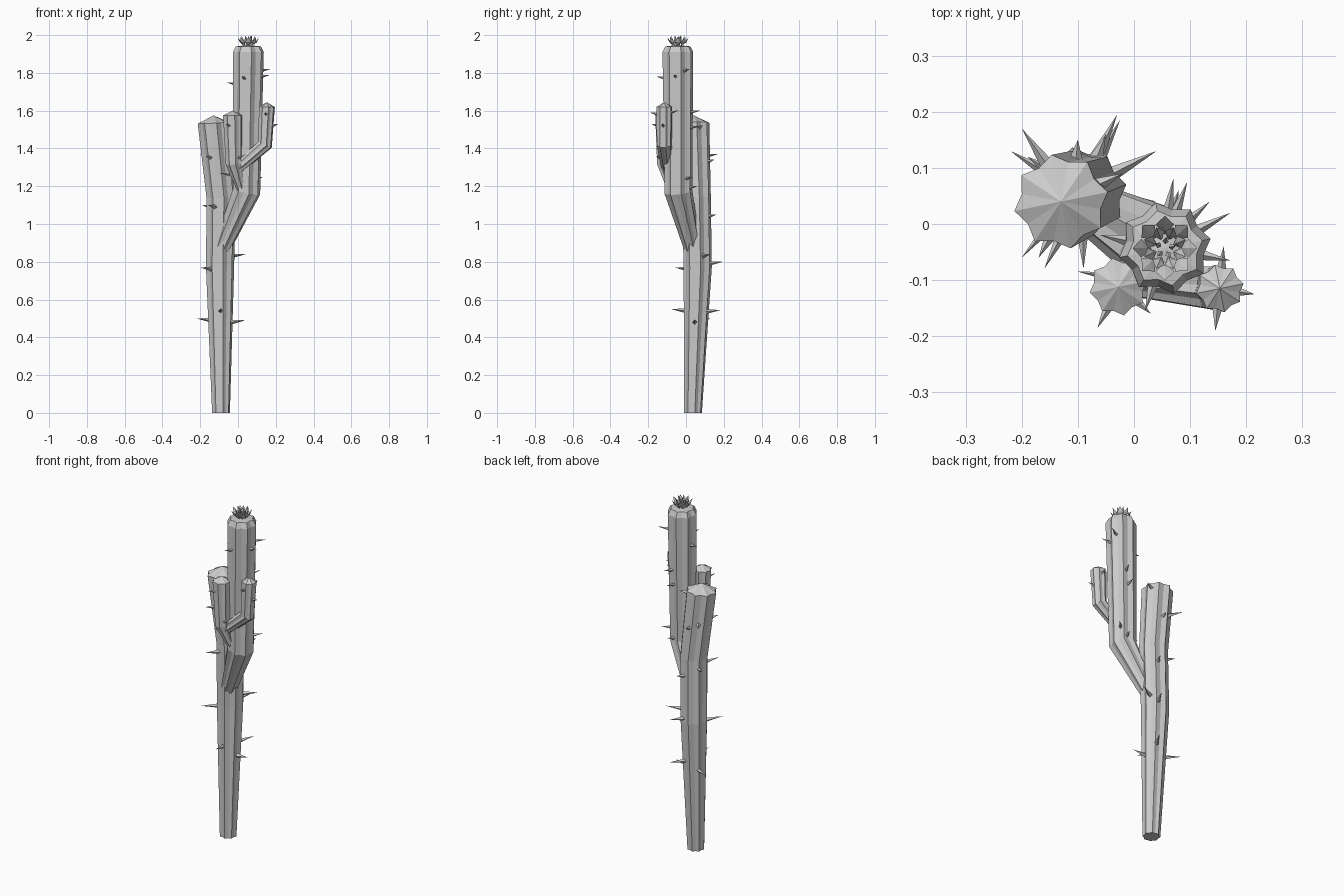
import bpy, bmesh, math
from mathutils import Vector

if "Cube" in bpy.data.objects:
    bpy.data.objects.remove(bpy.data.objects["Cube"])

grey = bpy.data.materials.new("plain grey")
grey.use_nodes = True
grey.diffuse_color = (0.6, 0.6, 0.6, 1)
grey.node_tree.nodes["Principled BSDF"].inputs["Base Color"].default_value = (0.6, 0.6, 0.6, 1)


def finish(bm, name):
    bmesh.ops.recalc_face_normals(bm, faces=bm.faces)
    mesh = bpy.data.meshes.new(name)
    bm.to_mesh(mesh)
    bm.free()
    mesh.materials.append(grey)
    obj = bpy.data.objects.new(name, mesh)
    bpy.context.collection.objects.link(obj)


def ribbed_stem(name, path, ribs=8, groove=0.84, turn=0.2):
    """Star-shaped section swept along (x, y, z, radius) points; pointed cap."""
    bm = bmesh.new()
    pts = [Vector(p[:3]) for p in path]
    rings = []
    for i, p in enumerate(pts[:-1]):
        ahead = (pts[i + 1] - p).normalized()
        behind = (p - pts[i - 1]).normalized() if i else ahead
        axis = (ahead + behind).normalized()
        if i == 0 and p.z == 0:
            axis = Vector((0, 0, 1))
        u = Vector((0, 1, 0)).cross(axis).normalized()
        v = axis.cross(u)
        ring = []
        for k in range(ribs * 2):
            a = math.pi * k / ribs + turn
            r = path[i][3] * (groove if k % 2 else 1)
            ring.append(bm.verts.new(p + (u * math.cos(a) + v * math.sin(a)) * r))
        rings.append(ring)
    n = ribs * 2
    for a, b in zip(rings, rings[1:]):
        for k in range(n):
            bm.faces.new((a[k], a[(k + 1) % n], b[(k + 1) % n], b[k]))
    apex = bm.verts.new(pts[-1])
    for k in range(n):
        bm.faces.new((rings[-1][k], rings[-1][(k + 1) % n], apex))
    bm.faces.new(rings[0])
    finish(bm, name)


def spines(name, path, tips, width=0.013):
    """Thin four-sided thorns from the stem skin out to each tip."""
    bm = bmesh.new()
    for tip in map(Vector, tips):
        for a, b in zip(path, path[1:]):
            if a[2] <= tip.z <= b[2]:
                t = (tip.z - a[2]) / (b[2] - a[2])
                centre = Vector(a[:3]).lerp(Vector(b[:3]), t)
                radius = a[3] + (b[3] - a[3]) * t
                break
        out = (tip - centre).normalized()
        base = centre + out * radius * 0.8 - Vector((0, 0, 0.01))
        side = out.cross(Vector((0, 0, 1))).normalized()
        up = side.cross(out)
        ring = [bm.verts.new(base + d * width) for d in (side, up, -side, -up)]
        point = bm.verts.new(tip)
        for k in range(4):
            bm.faces.new((ring[k], ring[(k + 1) % 4], point))
        bm.faces.new(ring)
    finish(bm, name)


# Stems: each row is x, y, z, radius
trunk = [(-.09, .037, 0, .048), (-.095, .062, .77, .076), (-.09, .055, 1.14, .078),
         (-.13, .04, 1.535, .085), (-.13, .04, 1.575, 0)]
main_arm = [(-.085, .035, .87, .045), (.045, -.04, 1.17, .075), (.055, -.043, 1.91, .083),
            (.055, -.043, 1.94, .068), (.055, -.043, 1.948, 0)]
right_arm = [(.02, -.075, 1.17, .02), (-.022, -.11, 1.32, .044), (-.028, -.112, 1.575, .052),
             (-.028, -.112, 1.6, 0)]
left_arm = [(-.005, -.1, 1.29, .03), (.143, -.115, 1.42, .04), (.153, -.115, 1.62, .043),
            (.153, -.115, 1.645, 0)]
stems = {"trunk": trunk, "main_arm": main_arm,
         "small_right_arm": right_arm, "small_left_arm": left_arm}
for name, path in stems.items():
    ribbed_stem(name, path)

# Spines: tip positions on each stem
spines("trunk_spines", trunk, [
    (-.22, .13, .5), (-.09, -.08, .55), (.04, .04, .49), (-.025, .185, .545),
    (-.2, -.06, .77), (-.03, .195, .8), (.04, .13, .84), (-.19, .12, 1.1),
    (-.16, -.08, 1.1), (-.05, .16, 1.05), (-.2, .17, 1.37), (-.1, .15, 1.34),
    (-.17, -.06, 1.36), (-.02, .09, 1.52)])
spines("main_arm_spines", main_arm, [
    (.135, .04, 1.25), (.08, .06, 1.2), (-.06, -.02, 1.75), (.02, -.155, 1.78),
    (.172, .02, 1.82), (.172, -.065, 1.79), (.07, .08, 1.52), (.095, .075, 1.6)], .01)
spines("small_right_arm_spines", right_arm, [
    (-.065, -.185, 1.53), (-.1, -.085, 1.27), (.03, -.16, 1.36)], .009)
spines("small_left_arm_spines", left_arm, [
    (.145, -.19, 1.59), (.215, -.125, 1.53), (.16, -.04, 1.6)], .009)

# Crown flower: rings of folded pointed petals
bm = bmesh.new()
for count, r, height, turn in ((8, .046, .043, 0), (8, .032, .052, .39), (5, .016, .05, .2)):
    for k in range(count):
        a = math.tau * k / count + turn
        out = Vector((math.cos(a), math.sin(a), 0))
        side = Vector((-out.y, out.x, 0)) * r * 0.36
        foot = Vector((.055, -.043, 1.942)) + out * r * 0.5
        belly = foot + out * r * 0.5 + Vector((0, 0, height * 0.5))
        inner = belly - out * 0.009
        tip = foot + out * r * 0.75 + Vector((0, 0, height + 0.005))
        f, b, i, t, left, right = [bm.verts.new(c) for c in (
            foot, belly, inner, tip, belly + side - out * .004, belly - side - out * .004)]
        for s in (left, right):
            for m in (b, i):
                bm.faces.new((f, s, m))
                bm.faces.new((m, s, t))
finish(bm, "crown_flower")
